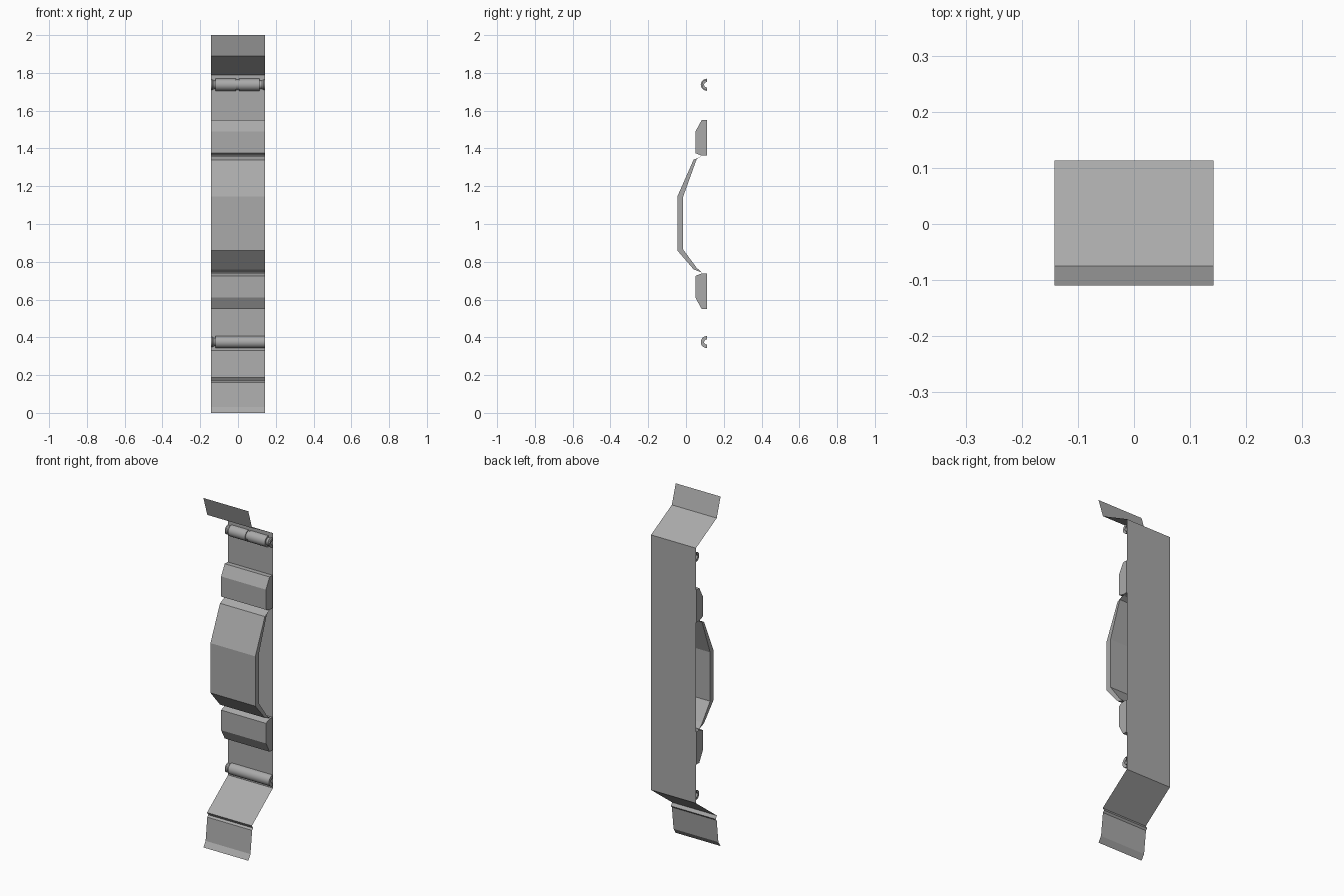
import bpy, bmesh, math

cube = bpy.data.objects.get("Cube")
if cube:
    bpy.data.objects.remove(cube, do_unlink=True)

grey = bpy.data.materials.new("plain grey")
grey.use_nodes = True
grey.diffuse_color = (0.4, 0.4, 0.4, 1)
grey.node_tree.nodes["Principled BSDF"].inputs["Base Color"].default_value = (0.4, 0.4, 0.4, 1)

HALF = 0.142   # half width of the whole panel
BACK = 0.113   # y of the back sheet


def finish(name, bm, solid=True):
    if solid:
        bmesh.ops.recalc_face_normals(bm, faces=bm.faces)
    mesh = bpy.data.meshes.new(name)
    bm.to_mesh(mesh)
    bm.free()
    mesh.materials.append(grey)
    obj = bpy.data.objects.new(name, mesh)
    bpy.context.scene.collection.objects.link(obj)
    return obj


def prism(name, profile):
    """Closed (y, z) outline extruded across the width."""
    bm = bmesh.new()
    face = bm.faces.new([bm.verts.new((-HALF, y, z)) for y, z in profile])
    ext = bmesh.ops.extrude_face_region(bm, geom=[face])["geom"]
    moved = [v for v in ext if isinstance(v, bmesh.types.BMVert)]
    bmesh.ops.translate(bm, verts=moved, vec=(2 * HALF, 0, 0))
    return finish(name, bm)


def sheet(name, profile):
    """Open (y, z) line swept across the width, without thickness."""
    bm = bmesh.new()
    rows = [[bm.verts.new((x, y, z)) for x in (-HALF, HALF)] for y, z in profile]
    for a, b in zip(rows, rows[1:]):
        bm.faces.new((a[0], a[1], b[1], b[0]))
    return finish(name, bm, solid=False)


def half_pipe(name, z, stations, bore=0.014, steps=10):
    """Front half of a hollow barrel; stations are (x, outer radius)."""
    bm = bmesh.new()
    loop = [(x, r) for x, r in stations]
    loop += [(stations[-1][0], bore), (stations[0][0], bore)]
    rings = []
    for i in range(steps + 1):
        a = math.pi * i / steps
        rings.append([bm.verts.new((x, BACK - 0.003 - r * math.sin(a), z + r * math.cos(a)))
                      for x, r in loop])
    n = len(loop)
    for a, b in zip(rings, rings[1:]):
        for k in range(n):
            m = (k + 1) % n
            bm.faces.new((a[k], a[m], b[m], b[k]))
    obj = finish(name, bm)
    bpy.ops.object.select_all(action='DESELECT')
    obj.select_set(True)
    bpy.context.view_layer.objects.active = obj
    bpy.ops.object.shade_smooth_by_angle(angle=math.radians(30))
    return obj


# Bent back sheet with upper flange, lower flange and lip
sheet("back_sheet", [(-0.09, 0.03), (-0.075, 0.16), (-0.066, 0.17), (-0.077, 0.187),
                     (BACK, 0.33), (BACK, 1.79), (-0.075, 1.89), (-0.11, 2.0)])
sheet("bottom_lip", [(-0.11, 0), (-0.09, 0.03)])

# Handle mounting blocks, mirrored about the handle centre
block = [(0.11, 1.55), (0.083, 1.55), (0.05, 1.49), (0.05, 1.375), (0.08, 1.363), (0.11, 1.363)]
prism("upper_block", block)
prism("lower_block", [(y, 2.1 - z) for y, z in block])

# Bent grab handle
prism("grab_handle", [(0.083, 1.36), (0.04, 1.34), (-0.046, 1.145), (-0.046, 0.86),
                      (0.04, 0.76), (0.083, 0.743), (0.055, 0.77), (-0.015, 0.865),
                      (-0.015, 1.145), (0.057, 1.345)])

# Hinge barrels: collars at the ends, full radius between
PIN, COLLAR, BARREL = 0.022, 0.027, 0.032
half_pipe("upper_barrel", 1.737, [
    (-HALF, COLLAR), (-0.135, COLLAR), (-0.128, PIN), (-0.118, PIN), (-0.118, BARREL),
    (-0.01, BARREL), (-0.01, COLLAR), (0.004, COLLAR), (0.004, BARREL), (0.115, BARREL),
    (0.115, PIN), (0.128, PIN), (0.135, COLLAR), (HALF, COLLAR)])
half_pipe("lower_barrel", 0.375, [
    (-HALF, COLLAR), (-0.135, COLLAR), (-0.128, PIN), (-0.118, PIN), (-0.118, BARREL),
    (HALF, BARREL)])
